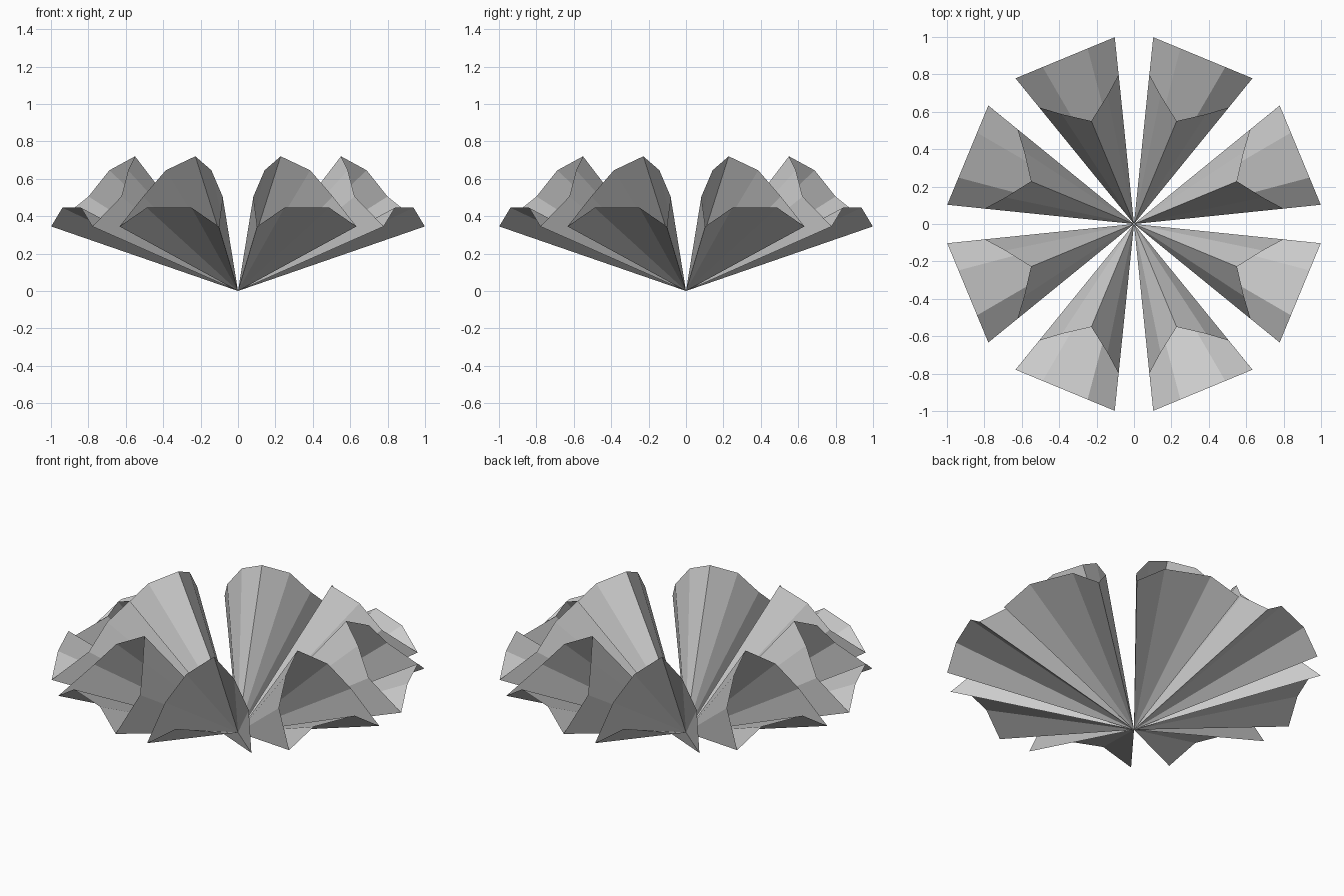
import bpy, bmesh, math
from mathutils import Matrix

if "Cube" in bpy.data.objects:
    bpy.data.objects.remove(bpy.data.objects["Cube"])

# Mouth outline of one folded petal: (radial, sideways, height)
half_top = [(0.77, 0.23, 0.505), (0.69, 0.132, 0.645)]
half_floor = [(0.962, 0.13, 0.445), (0.962, 0.287, 0.345)]
mirror = lambda pts: [(r, -t, z) for r, t, z in pts]
rim = (half_floor + half_top + [(0.596, 0, 0.72)]
       + mirror(half_top)[::-1] + mirror(half_floor)[::-1])


def make_petal(index):
    # Open cone of flat facets narrowing to the centre
    bm = bmesh.new()
    outer = [bm.verts.new(p) for p in rim]
    tip = bm.verts.new((0, 0, 0))
    for i, v in enumerate(outer):
        bm.faces.new((tip, v, outer[(i + 1) % len(outer)]))
    bmesh.ops.recalc_face_normals(bm, faces=bm.faces)
    bm.transform(Matrix.Rotation(math.radians(22.5 + 45 * index), 4, 'Z'))
    mesh = bpy.data.meshes.new("petal")
    bm.to_mesh(mesh)
    bm.free()
    obj = bpy.data.objects.new(f"petal_{index + 1}", mesh)
    bpy.context.collection.objects.link(obj)


# Ring of eight petals
for n in range(8):
    make_petal(n)
